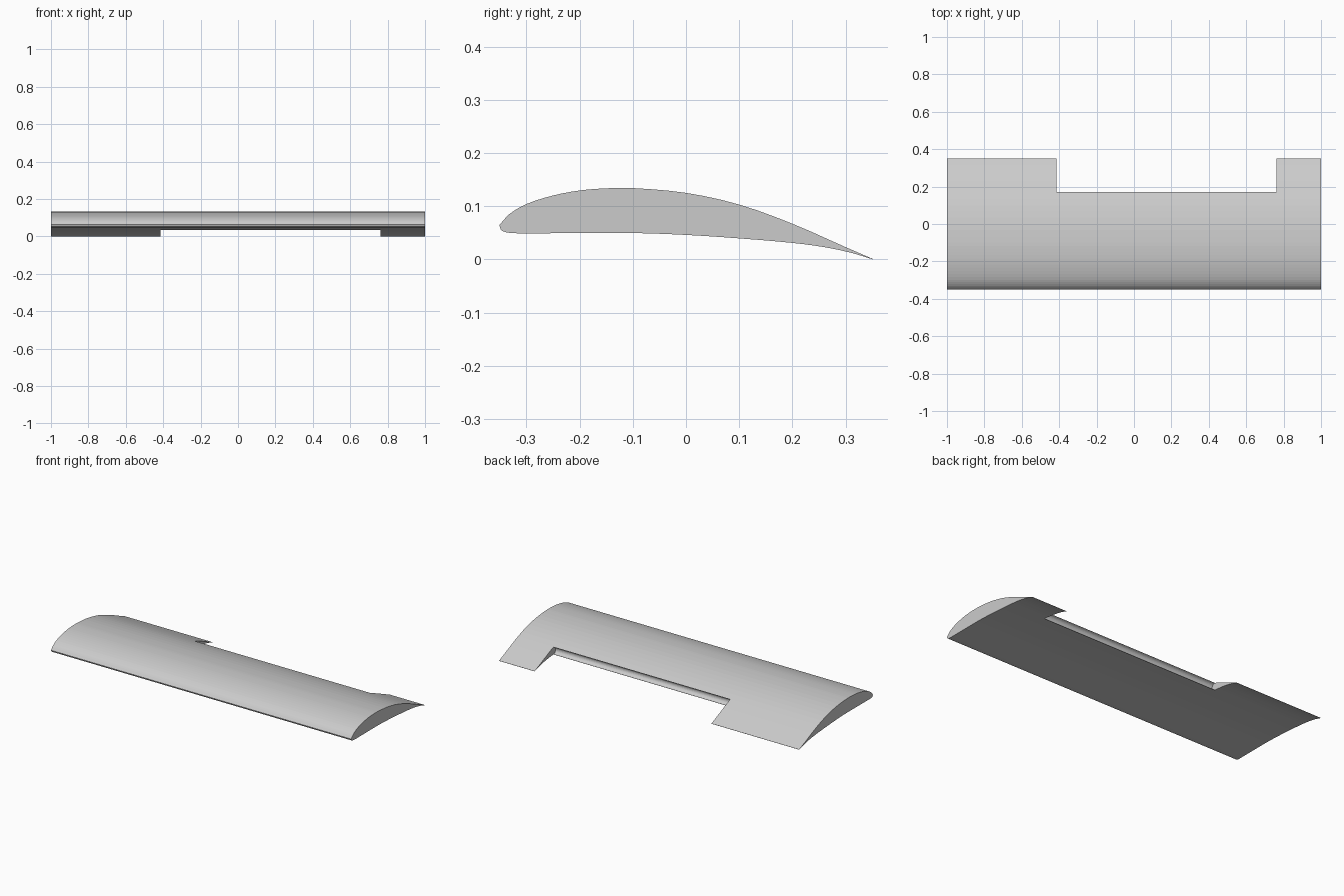
import bpy, bmesh, math
from mathutils import Vector

if "Cube" in bpy.data.objects:
    bpy.data.objects.remove(bpy.data.objects["Cube"])

# Airfoil section in (y, z), from trailing edge over the top to the nose, and back underneath
upper = [(0.351, 0.001), (0.3, 0.023), (0.2, 0.067), (0.1, 0.103), (0.0, 0.125), (-0.1, 0.134),
         (-0.15, 0.1335), (-0.2, 0.1295), (-0.25, 0.120), (-0.3, 0.104), (-0.332, 0.085), (-0.351, 0.064)]
lower = [(-0.351, 0.064), (-0.346, 0.054), (-0.328, 0.0495), (-0.28, 0.049), (-0.1, 0.0495),
         (0.0, 0.046), (0.1, 0.0395), (0.2, 0.031), (0.26, 0.023), (0.31, 0.0125), (0.351, 0.0)]


def spline(points, steps):
    """Smooth curve through the points (centripetal-like Hermite)."""
    p = [Vector(q) for q in points]
    t = [0.0]
    for a, b in zip(p, p[1:]):
        t.append(t[-1] + (b - a).length)
    n = len(p)
    tan = []
    for i in range(n):
        a, b = max(i - 1, 0), min(i + 1, n - 1)
        tan.append((p[b] - p[a]) / (t[b] - t[a]))
    out = []
    for i in range(n - 1):
        d = t[i + 1] - t[i]
        for k in range(steps):
            u = k / steps
            out.append((2*u**3 - 3*u**2 + 1) * p[i] + (u**3 - 2*u**2 + u) * d * tan[i]
                       + (3*u**2 - 2*u**3) * p[i + 1] + (u**3 - u**2) * d * tan[i + 1])
    return out + [p[-1]]


def prism(name, profile, x0, x1):
    """Extrude a (y, z) profile along x."""
    bm = bmesh.new()
    face = bm.faces.new([bm.verts.new((x0, y, z)) for y, z in profile])
    ext = bmesh.ops.extrude_face_region(bm, geom=[face], use_keep_orig=True)
    verts = [v for v in ext["geom"] if isinstance(v, bmesh.types.BMVert)]
    bmesh.ops.translate(bm, verts=verts, vec=(x1 - x0, 0, 0))
    bmesh.ops.recalc_face_normals(bm, faces=bm.faces)
    mesh = bpy.data.meshes.new(name)
    bm.to_mesh(mesh)
    bm.free()
    obj = bpy.data.objects.new(name, mesh)
    bpy.context.collection.objects.link(obj)
    return obj


# Wing panel
wing = prism("wing_panel", spline(upper, 3)[:-1] + spline(lower, 3), -1, 1)

# Flap cut-out with a rounded nose, which leaves a hollow cove between the two skins
cut_y, z_top, z_low = 0.172, 0.078, 0.0345
mid, r = (z_top + z_low) / 2, (z_top - z_low) / 2
arc = [(cut_y - r * math.sin(math.pi * i / 12), mid + r * math.cos(math.pi * i / 12)) for i in range(13)]
cutter = prism("flap_cutter", [(cut_y, 0.3)] + arc + [(cut_y, -0.2), (0.5, -0.2), (0.5, 0.3)], -0.415, 0.763)
cutter.hide_render = True

mod = wing.modifiers.new("flap_cutout", 'BOOLEAN')
mod.operation = 'DIFFERENCE'
mod.solver = 'EXACT'
mod.object = cutter
bpy.context.view_layer.objects.active = wing
wing.select_set(True)
bpy.ops.object.modifier_apply(modifier=mod.name)
bpy.data.objects.remove(cutter)
